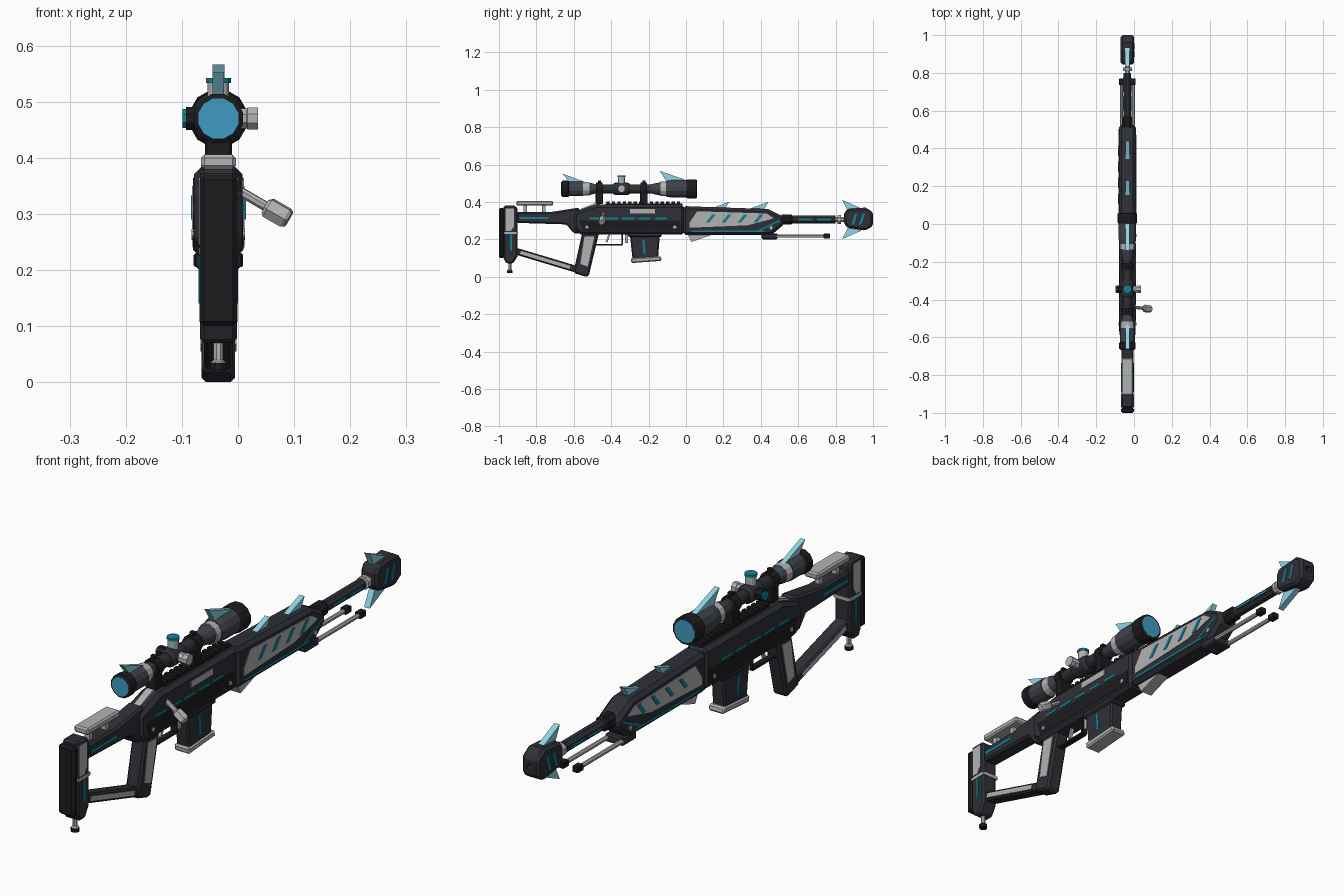
import bpy, bmesh, math
from mathutils import Vector

if "Cube" in bpy.data.objects:
    bpy.data.objects.remove(bpy.data.objects["Cube"])

CX = -0.035   # centre plane of the rifle


def material(name, rgb):
    m = bpy.data.materials.new(name)
    m.diffuse_color = (*rgb, 1)
    m.use_nodes = True
    m.node_tree.nodes["Principled BSDF"].inputs["Base Color"].default_value = m.diffuse_color
    return m


DARK = material("dark_body", (0.028, 0.029, 0.037))
BLACK = material("black_rubber", (0.012, 0.012, 0.014))
SLATE = material("slate", (0.05, 0.055, 0.07))
CYAN = material("cyan", (0.005, 0.22, 0.31))
ICE = material("ice", (0.28, 0.66, 0.78))
LENS = material("lens", (0.05, 0.33, 0.55))
LIGHT = material("light_grey", (0.45, 0.45, 0.45))


def finish(name, bm, mat, bevel=0):
    bmesh.ops.recalc_face_normals(bm, faces=bm.faces)
    me = bpy.data.meshes.new(name)
    bm.to_mesh(me)
    bm.free()
    me.materials.append(mat)
    ob = bpy.data.objects.new(name, me)
    bpy.context.collection.objects.link(ob)
    if bevel:
        b = ob.modifiers.new("chamfer", 'BEVEL')
        b.width, b.segments, b.limit_method = bevel, 1, 'ANGLE'
        b.angle_limit = math.radians(40)
    return ob


def prism(name, pts, half, mat, bevel=0, x=0):
    """Side profile of (y, z) points given thickness across x."""
    bm = bmesh.new()
    rows = [[bm.verts.new((CX + x + s * half, y, z)) for y, z in pts] for s in (-1, 1)]
    n = len(pts)
    bm.faces.new(rows[0])
    bm.faces.new(rows[1])
    for i in range(n):
        j = (i + 1) % n
        bm.faces.new((rows[0][i], rows[0][j], rows[1][j], rows[1][i]))
    return finish(name, bm, mat, bevel)


def box(name, y0, y1, z0, z1, half, mat, bevel=0, x=0):
    return prism(name, [(y0, z0), (y1, z0), (y1, z1), (y0, z1)], half, mat, bevel, x)


def bar(name, a, b, t, half, mat, bevel=0):
    """Rectangular bar between two (y, z) points."""
    a, b = Vector(a), Vector(b)
    d = (b - a).normalized() * t / 2
    n = Vector((-d.y, d.x))
    return prism(name, [a + n, b + n, b - n, a - n], half, mat, bevel)


def turned(name, origin, axis, prof, mat, sides=12):
    """Turned part: (distance, radius) stations along an axis."""
    q = Vector((0, 0, 1)).rotation_difference(Vector(axis))
    o = Vector(origin) + Vector((CX, 0, 0))
    bm = bmesh.new()
    rings = []
    for d, r in prof:
        rings.append([bm.verts.new(o + q @ Vector((r * math.cos(a), r * math.sin(a), d)))
                      for a in [(k + .5) * math.tau / sides for k in range(sides)]])
    for p, c in zip(rings, rings[1:]):
        for k in range(sides):
            bm.faces.new((p[k], p[k - 1], c[k - 1], c[k]))
    bm.faces.new(rings[0])
    bm.faces.new(rings[-1])
    return finish(name, bm, mat)


Y, Z, X = (0, 1, 0), (0, 0, 1), (1, 0, 0)

# Butt and stock
box("butt_pad", -1.0, -.972, .1, .368, .034, BLACK, .008)
prism("butt_block", [(-.975, .38), (-.91, .38), (-.9, .36), (-.9, .11), (-.925, .07), (-.96, .07), (-.975, .1)], .033, DARK, .008)
prism("butt_panel", [(-.965, .365), (-.92, .365), (-.92, .27), (-.935, .245), (-.965, .245)], .035, LIGHT)
box("butt_band", -.972, -.898, .228, .24, .035, LIGHT)
box("butt_stripe", -.94, -.93, .14, .225, .035, CYAN)
turned("monopod_foot", (0, -.942, .022), Z, [(0, .014), (.014, .014), (.018, .009), (.055, .009)], LIGHT, 8)
turned("monopod_tip", (0, -.942, .02), Z, [(0, .016), (.014, .016)], BLACK, 8)
prism("stock_beam", [(-.905, .345), (-.73, .345), (-.57, .37), (-.55, .23), (-.6, .232), (-.64, .28), (-.905, .288)], .032, DARK, .008)
box("stock_stripe", -.89, -.735, .309, .32, .034, CYAN)
for y in (-.86, -.76):
    box("cheek_post", y - .01, y + .01, .34, .385, .01, LIGHT)
box("cheek_rest", -.907, -.71, .38, .406, .031, LIGHT, .006)
bar("stock_strut", (-.91, .137), (-.57, .035), .036, .026, DARK, .006)
bar("strut_inlay", (-.885, .13), (-.62, .05), .018, .028, LIGHT)

# Pistol grip, trigger and guard
prism("grip", [(-.555, .235), (-.465, .235), (-.52, .004), (-.535, 0), (-.6, .02), (-.597, .045)], .03, DARK, .008)
prism("grip_panel", [(-.543, .215), (-.49, .215), (-.525, .055), (-.565, .068)], .032, LIGHT)
guard = [(-.485, .172), (-.34, .172), (-.34, .225)]
for a, b in zip(guard, guard[1:]):
    bar("trigger_guard", a, b, .008, .012, BLACK)
bar("trigger", (-.41, .225), (-.425, .185), .01, .006, LIGHT)
box("magazine_catch", -.325, -.31, .18, .225, .012, LIGHT)

# Receiver
prism("receiver", [(-.6, .345), (-.48, .385), (-.01, .385), (-.01, .225), (-.56, .225), (-.6, .25)], .043, DARK, .014)
prism("receiver_lower_panel", [(-.57, .3), (-.03, .3), (-.03, .245), (-.55, .245)], .044, BLACK)
prism("bolt_shroud", [(-.57, .36), (-.49, .392), (-.46, .392), (-.46, .36)], .014, LIGHT)
box("ejection_port", -.3, -.165, .338, .362, .01, LIGHT, x=.036)
for i in range(5):
    box("receiver_dash", -.515 + i * .087, -.45 + i * .087, .307, .316, .0455, CYAN)
for y, z in ((-.53, .265), (-.06, .265), (.455, .262)):
    turned("cross_pin", (-.0475, y, z), X, [(0, .009), (.095, .009)], LIGHT, 8)

# Sight rail with teeth
box("sight_rail", -.43, -.02, .38, .392, .021, BLACK)
for i in range(14):
    box("rail_tooth", -.425 + i * .029, -.408 + i * .029, .39, .402, .023, BLACK)

# Bolt handle
d = Vector((.86, -.1, -.5)).normalized()
turned("bolt_handle", (.03, -.44, .345), d, [(0, .009), (.07, .009)], LIGHT, 8)
turned("bolt_knob", (.084, -.446, .314), d, [(0, .014), (.006, .02), (.042, .02), (.048, .016)], LIGHT, 6)

# Magazine
box("magazine_well", -.31, -.13, .212, .24, .035, DARK, .006)
prism("magazine", [(-.3, .225), (-.14, .225), (-.15, .09), (-.285, .085)], .028, DARK, .006)
prism("magazine_base", [(-.295, .1), (-.135, .11), (-.13, .085), (-.292, .073)], .033, LIGHT, .006)
bar("magazine_stripe", (-.228, .2), (-.222, .125), .012, .03, CYAN)

# Handguard with panels, slashes and fins
prism("handguard", [(-.015, .378), (.06, .375), (.44, .362), (.525, .318), (.525, .28), (.455, .222), (-.015, .222)], .045, DARK, .014)
prism("handguard_panel", [(.06, .35), (.43, .338), (.47, .312), (.33, .275), (.02, .262), (.02, .29)], .047, LIGHT)
for i in range(4):
    y = .105 + i * .085
    prism("handguard_slash", [(y, .29), (y + .02, .29), (y + .055, .333), (y + .035, .333)], .049, CYAN)
box("handguard_low_stripe", .03, .42, .24, .248, .0465, CYAN)
bar("handguard_front_stripe", (.39, .248), (.5, .3), .008, .0465, CYAN)
prism("handguard_keel", [(.01, .225), (.14, .225), (.03, .186)], .025, LIGHT)
for y in (.12, .33):
    prism("handguard_fin", [(y, .36), (y + .11, .4), (y + .085, .355)], .011, ICE)

# Folded bipod, one leg each side
box("bipod_mount", .405, .49, .2, .232, .04, DARK, .006)
for s in (-1, 1):
    turned("bipod_leg", (s * .031, .48, .217), Y, [(0, .009), (.27, .009)], LIGHT, 8)
    box("bipod_foot", .735, .77, .205, .23, .013, BLACK, .003, x=s * .031)

# Barrel
BZ = .306
turned("barrel_collar", (0, .51, BZ), Y, [(0, .03), (.05, .03), (.06, .022)], BLACK, 8)
turned("barrel_sleeve", (0, .56, BZ), Y, [(0, .022), (.24, .022)], DARK, 8)
for y in (.6, .7):
    box("barrel_stripe", y, y + .075, BZ - .005, BZ + .005, .0225, CYAN)
turned("barrel", (0, .79, BZ), Y, [(0, .014), (.08, .014)], LIGHT, 8)
turned("barrel_ring", (0, .81, BZ), Y, [(0, .026), (.018, .026)], LIGHT, 8)

# Muzzle brake with a drilled bore and swept fins
brake = prism("muzzle_brake", [(.86, .362), (.96, .37), (1, .345), (1, .272), (.96, .247), (.86, .262), (.845, .29), (.845, .335)], .036, DARK, .01)
bore = turned("bore_cutter", (0, .93, BZ), Y, [(0, .016), (.1, .016)], BLACK, 8)
cut = brake.modifiers.new("bore", 'BOOLEAN')
cut.operation, cut.object, cut.solver = 'DIFFERENCE', bore, 'EXACT'
bpy.context.view_layer.objects.active = brake
for m in ("chamfer", "bore"):
    bpy.ops.object.modifier_apply(modifier=m)
bpy.data.objects.remove(bore)
for y in (.885, .925):
    prism("muzzle_slash", [(y, .28), (y + .014, .28), (y + .032, .338), (y + .018, .338)], .0375, CYAN)
for s in (-1, 1):
    prism("muzzle_fin", [(.835, BZ + s * .105), (.94, BZ + s * .058), (.865, BZ + s * .045), (.86, BZ + s * .055)], .012, ICE)

# Scope: body in turned sections along y
SZ = .47
for name, y, prof, mat in (
        ("eyepiece_cup", -.665, [(0, .038), (.004, .045), (.035, .045), (.04, .041)], BLACK),
        ("eyepiece_body", -.63, [(0, .041), (.08, .041)], SLATE),
        ("eyepiece_ring", -.552, [(0, .038), (.035, .036)], LIGHT),
        ("eyepiece_taper", -.52, [(0, .036), (.035, .026)], SLATE),
        ("scope_tube", -.5, [(0, .025), (.36, .025)], DARK),
        ("turret_housing", -.39, [(0, .027), (.012, .035), (.078, .035), (.09, .027)], DARK),
        ("objective_taper", -.19, [(0, .025), (.06, .038)], SLATE),
        ("objective_ring", -.135, [(0, .041), (.03, .041)], LIGHT),
        ("objective_bell", -.107, [(0, .043), (.03, .048), (.12, .048)], SLATE),
        ("objective_hood", .003, [(0, .05), (.006, .053), (.052, .053), (.055, .047)], BLACK),
        ("rear_lens", -.667, [(0, .037), (.004, .037)], LENS),
        ("front_lens", .056, [(0, .044), (.003, .044)], LENS)):
    turned(name, (0, y, SZ), Y, prof, mat)
for y in (-.463, -.225):
    turned("scope_clamp", (0, y - .017, SZ), Y, [(0, .034), (.034, .034)], BLACK)
    box("scope_mount", y - .02, y + .02, .39, .455, .024, BLACK, .004)
    box("clamp_screw", y - .008, y + .008, .495, .515, .009, BLACK)

# Adjustment turrets
C = (0, -.345, SZ)
turned("top_turret", C, Z, [(0, .02), (.066, .02)], LIGHT)
turned("top_turret_cap", (0, -.345, SZ + .063), Z, [(0, .023), (.009, .023)], CYAN)
turned("right_turret", C, X, [(0, .019), (.05, .019), (.052, .021), (.071, .021)], LIGHT, 8)
turned("left_turret", C, (-1, 0, 0), [(0, .022), (.058, .022)], BLACK, 8)
turned("left_turret_cap", (-.057, -.345, SZ), (-1, 0, 0), [(0, .018), (.007, .018)], CYAN, 8)

# Scope fins
prism("rear_scope_fin", [(-.662, .552), (-.53, .503), (-.6, .505), (-.625, .508)], .01, ICE)
prism("front_scope_fin", [(-.14, .566), (0, .517), (-.07, .512), (-.105, .51)], .0105, ICE)
